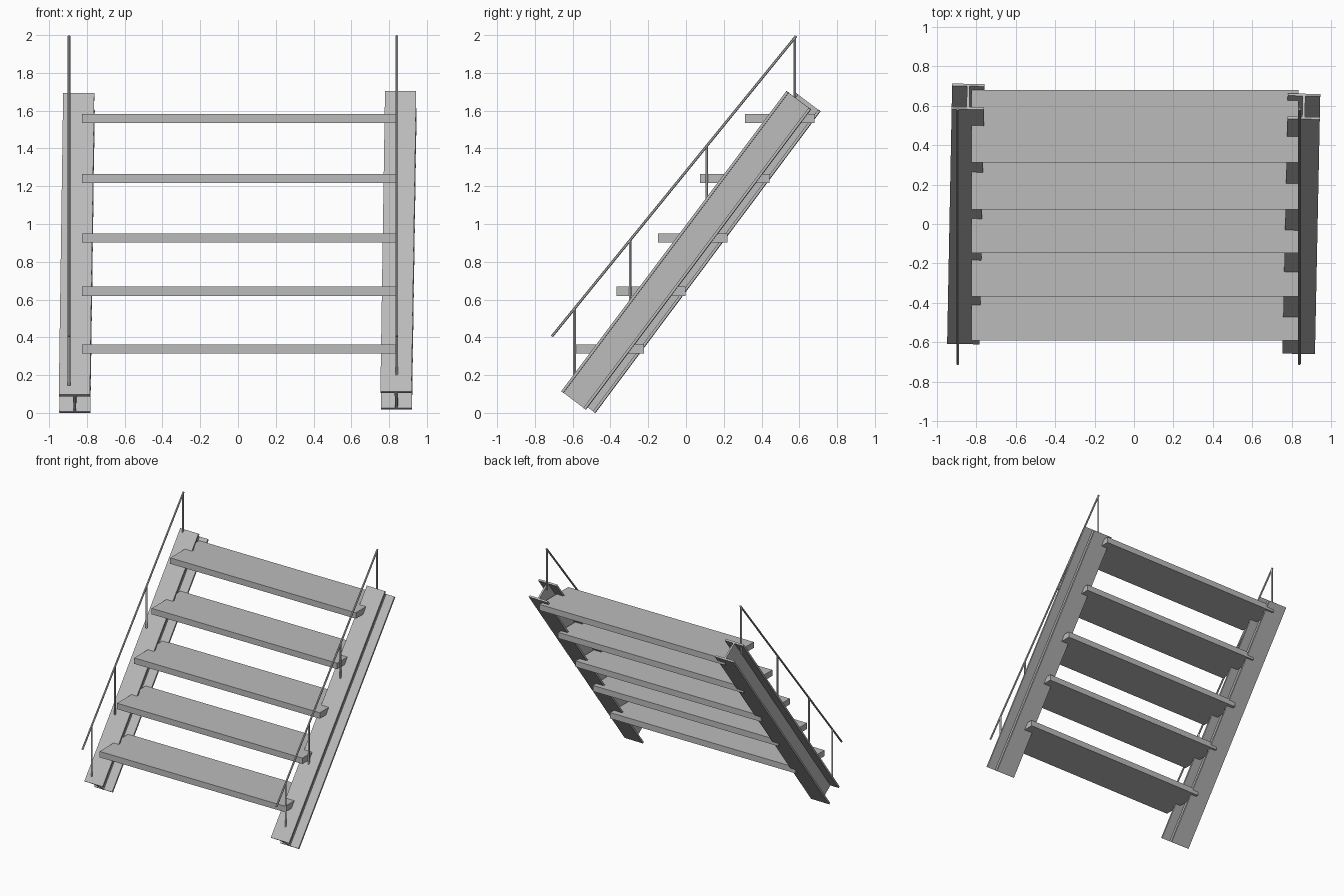
import bpy, bmesh
from mathutils import Vector, Matrix

cube = bpy.data.objects.get("Cube")
if cube:
    bpy.data.objects.remove(cube, do_unlink=True)

steel = bpy.data.materials.new("light_grey")
steel.use_nodes = True
GREY = (0.5, 0.5, 0.5, 1)
steel.diffuse_color = GREY
steel.node_tree.nodes["Principled BSDF"].inputs["Base Color"].default_value = GREY


def finish(name, bm):
    bmesh.ops.recalc_face_normals(bm, faces=bm.faces)
    mesh = bpy.data.meshes.new(name)
    bm.to_mesh(mesh)
    bm.free()
    mesh.materials.append(steel)
    obj = bpy.data.objects.new(name, mesh)
    bpy.context.collection.objects.link(obj)
    return obj


def i_beam(name, start, end, width=0.165, depth=0.161, flange=0.014, web=0.014):
    """I-section extruded from start to end, flanges facing up and down the slope."""
    start, end = Vector(start), Vector(end)
    run = end - start
    along = run.normalized()
    side = along.cross(Vector((0, 0, 1))).normalized()
    up = side.cross(along)
    w, d, t = width / 2, depth / 2, web / 2
    half = [(w, -d), (w, flange - d), (t, flange - d),
            (t, d - flange), (w, d - flange), (w, d)]
    outline = half + [(-x, y) for x, y in reversed(half)]
    bm = bmesh.new()
    face = bm.faces.new([bm.verts.new(start + side * x + up * y) for x, y in outline])
    ext = bmesh.ops.extrude_face_region(bm, geom=[face], use_keep_orig=True)
    verts = [g for g in ext["geom"] if isinstance(g, bmesh.types.BMVert)]
    bmesh.ops.translate(bm, verts=verts, vec=run)
    return finish(name, bm)


def add_rod(bm, a, b, radius=0.007):
    a, b = Vector(a), Vector(b)
    turn = (b - a).to_track_quat('Z', 'Y').to_matrix().to_4x4()
    bmesh.ops.create_cone(bm, cap_ends=True, segments=12, radius1=radius, radius2=radius,
                          depth=(b - a).length,
                          matrix=Matrix.Translation((a + b) / 2) @ turn)


# Sloping side beams
i_beam("right_beam", (-0.865, -0.545, 0.048), (-0.842, 0.647, 1.645))
i_beam("left_beam", (0.8375, -0.595, 0.066), (0.862, 0.597, 1.655))

# Treads: front edge and underside height of each
for i, (y, z) in enumerate([(-0.59, 0.315), (-0.368, 0.62), (-0.147, 0.902),
                            (0.075, 1.218), (0.313, 1.535)]):
    bm = bmesh.new()
    bmesh.ops.create_cube(bm, size=1, matrix=Matrix.Translation((0.005, y + 0.183, z + 0.024))
                          @ Matrix.Diagonal((1.66, 0.367, 0.048, 1)))
    finish(f"tread_{i + 1}", bm)

# Handrails with four posts each, standing on the beams
LOW, HIGH = Vector((-0.71, 0.405)), Vector((0.583, 1.995))
slope = (HIGH.y - LOW.y) / (HIGH.x - LOW.x)
for name, x, drop in (("right_handrail", -0.895, 0.055), ("left_handrail", 0.84, 0)):
    bm = bmesh.new()
    add_rod(bm, (x, *LOW), (x, *HIGH))
    for y, foot in ((-0.59, 0.2), (-0.295, 0.585), (0.11, 1.13), (0.575, 1.66)):
        add_rod(bm, (x, y, foot - drop), (x, y, LOW.y + slope * (y - LOW.x)))
    rail = finish(name, bm)
    bpy.ops.object.select_all(action='DESELECT')
    rail.select_set(True)
    bpy.context.view_layer.objects.active = rail
    bpy.ops.object.shade_smooth_by_angle()
